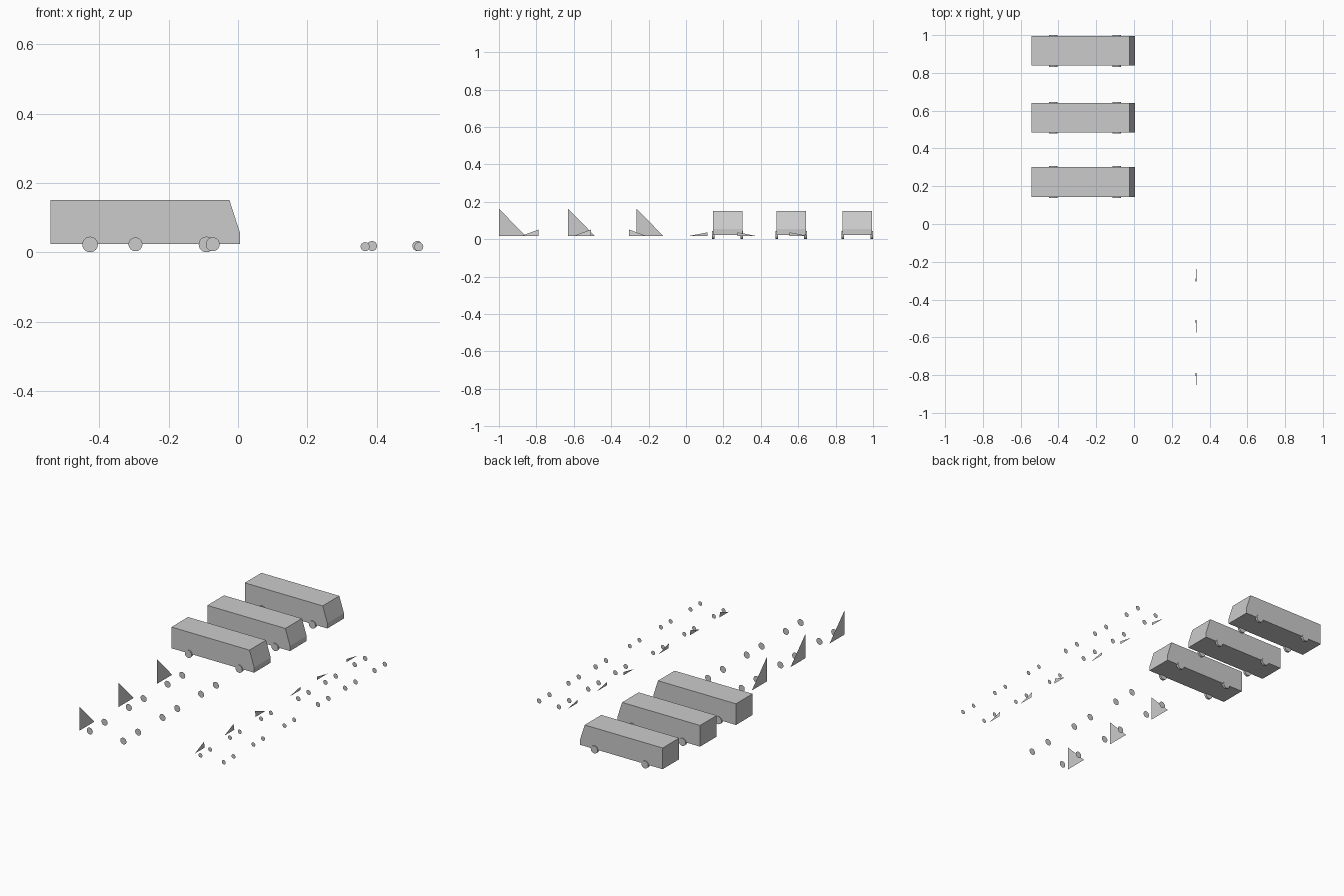
import bpy, bmesh
from math import pi
from mathutils import Matrix, Vector

if "Cube" in bpy.data.objects:
    bpy.data.objects.remove(bpy.data.objects["Cube"])


def make_object(name, bm):
    mesh = bpy.data.meshes.new(name)
    bm.to_mesh(mesh)
    bm.free()
    obj = bpy.data.objects.new(name, mesh)
    bpy.context.collection.objects.link(obj)
    return obj


def disc(name, x, y, z, r):
    # flat wheel disc facing along y
    bm = bmesh.new()
    m = Matrix.Translation((x, y, z)) @ Matrix.Rotation(pi / 2, 4, 'X')
    bmesh.ops.create_circle(bm, cap_ends=True, segments=24, radius=r, matrix=m)
    return make_object(name, bm)


def thick_wheel(name, x, y, r, depth):
    bm = bmesh.new()
    m = Matrix.Translation((x, y, r)) @ Matrix.Rotation(pi / 2, 4, 'X')
    bmesh.ops.create_cone(bm, cap_ends=True, segments=24, radius1=r, radius2=r,
                          depth=depth, matrix=m)
    return make_object(name, bm)


def panel(name, x, y_upright, y_tip, z_low, z_top, lean=0.0):
    # upright right-angled triangle
    bm = bmesh.new()
    bm.faces.new([bm.verts.new(p) for p in (
        (x, y_upright, z_low), (x, y_tip, z_low), (x - lean, y_upright, z_top))])
    return make_object(name, bm)


def bus_body(y0, y1):
    # side profile with sloped windscreen, extruded across the width
    profile = [(-.542, .024), (.006, .024), (.006, .055), (-.025, .151), (-.542, .151)]
    bm = bmesh.new()
    face = bm.faces.new([bm.verts.new((x, y0, z)) for x, z in profile])
    ext = bmesh.ops.extrude_face_region(bm, geom=[face])
    verts = [g for g in ext['geom'] if isinstance(g, bmesh.types.BMVert)]
    bmesh.ops.translate(bm, verts=verts, vec=Vector((0, y1 - y0, 0)))
    bmesh.ops.recalc_face_normals(bm, faces=bm.faces)
    return make_object("bus_body", bm)


# three buses with wheels
for y0 in (.144, .484, .838):
    y1 = y0 + .157
    bus_body(y0, y1)
    for x in (-.427, -.091):
        thick_wheel("bus_wheel", x, y0 + .001, .0225, .014)
        thick_wheel("bus_wheel", x, y1 - .002, .0225, .014)

# three large vehicles: rear panel and flat wheels
for y in (-1.0, -.63, -.264):
    panel("rear_panel", -.351, y, y + .142, .018, .163)
    for x in (-.296, -.073):
        for dy in (.019, .159):
            disc("large_wheel", x, y + dy, .023, .020)

# three taller small vehicles
for y, side in ((-.88, 1), (-.60, 1), (-.305, 0)):
    ends = (y, y + .092)
    panel("small_panel", .331, ends[side], ends[1 - side], .018, .052, .005)
    for x in (.367, .522):
        for w in ends:
            disc("small_wheel", x, w, .016, .013)

# three lower small vehicles
for y, side in ((.018, 1), (.275, 0), (.553, 0)):
    ends = (y, y + .098)
    panel("low_panel", .332, ends[side], ends[1 - side], .018, .037)
    for x in (.387, .518):
        for w in ends:
            disc("low_wheel", x, w, .018, .0145)
